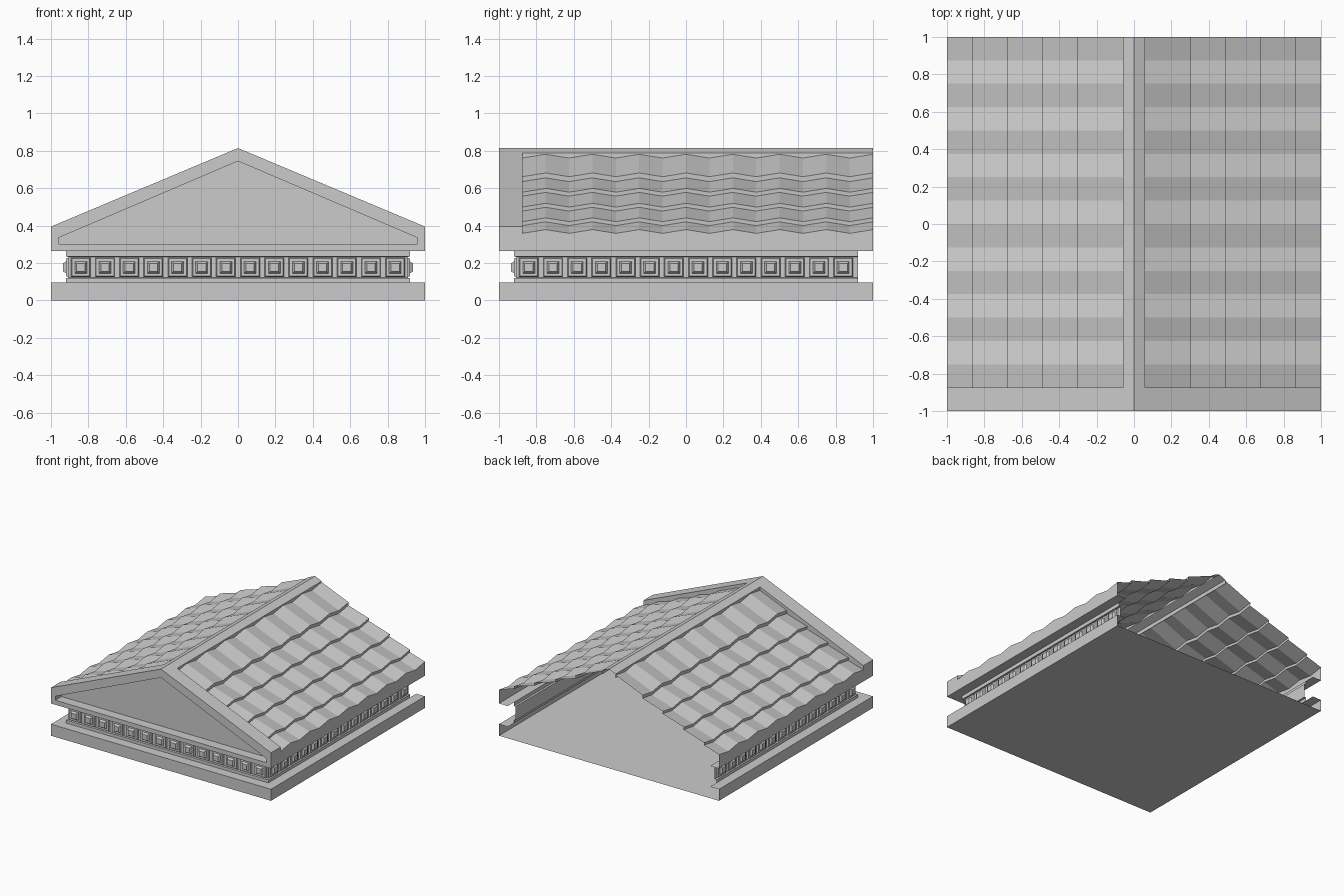
import bpy
from mathutils import Vector

if "Cube" in bpy.data.objects:
    bpy.data.objects.remove(bpy.data.objects["Cube"])

SLOPE, TOP = 0.42, 0.815


def roof(x):
    return TOP - SLOPE * abs(x)


def make(name, verts, faces):
    me = bpy.data.meshes.new(name)
    me.from_pydata([tuple(v) for v in verts], [], faces)
    me.update()
    ob = bpy.data.objects.new(name, me)
    bpy.context.collection.objects.link(ob)
    return ob


def loft(name, rows, closed=False, cap=False):
    """Skin between rows of points with equal counts."""
    n = len(rows[0])
    verts = [p for r in rows for p in r]
    faces = []
    for i in range(len(rows) - 1):
        for j in range(n if closed else n - 1):
            k = (j + 1) % n
            faces.append((i * n + j, i * n + k, (i + 1) * n + k, (i + 1) * n + j))
    if cap:
        faces.append(tuple((len(rows) - 1) * n + j for j in range(n)))
    return make(name, verts, faces)


def sweep(name, profile, back):
    """Run an (offset, z) profile round the left, front and right; open at the back."""
    return loft(name, [[(-r, back, z), (-r, -r, z), (r, -r, z), (r, back, z)] for r, z in profile])


def mirror_x(ob):
    ob.modifiers.new("mirror", 'MIRROR').use_axis[0] = True


# floor and base slab rim
make("floor", [(-1, 1, 0), (1, 1, 0), (1, -1, 0), (-1, -1, 0)], [(0, 1, 2, 3)])
sweep("base_slab", [(1, 0), (1, 0.095), (0.92, 0.095)], 1)

# recessed frieze band and the soffit above it
sweep("frieze", [(0.92, 0.095), (0.92, 0.12), (0.905, 0.122), (0.905, 0.233),
                 (0.92, 0.235), (0.92, 0.265)], 0.92)
sweep("soffit", [(0.92, 0.265), (1, 0.265)], 1)

# stepped dentil blocks along the front and both sides
N, PITCH = 14, 1.81 / 14
rings = [(0.052, 0), (0.047, 0.014), (0.032, 0.014), (0.022, 0.03)]
up = Vector((0, 0, 1))
for side, out in (("front", (0, -1, 0)), ("right", (1, 0, 0)), ("left", (-1, 0, 0))):
    out = Vector(out)
    along = up.cross(out)
    for i in range(N):
        c = out * 0.905 + along * ((i - (N - 1) / 2) * PITCH) + up * 0.177
        loft("dentil_" + side, [[c + out * d + along * (a * h) + up * (b * h)
             for a, b in ((-1, -1), (1, -1), (1, 1), (-1, 1))] for h, d in rings], True, True)

# front gable: raised frame with recessed panel
outer = [(-1, 0.265), (1, 0.265), (1, 0.395), (0, TOP), (-1, 0.395)]
inner = [(-0.96, 0.302), (0.96, 0.302), (0.96, 0.335), (0, 0.745), (-0.96, 0.335)]
loft("gable", [[(x, y, z) for x, z in pts] for pts, y in
               ((outer, -1), (inner, -1), (inner, -0.92))], True, True)

# sloping cornice behind the gable, with its end wall and rear step
mirror_x(loft("raking_cornice", [[(1, y, 0.265), (1, y, 0.395), (0, y, TOP)]
                                 for y in (-1, -0.875)]))
mirror_x(make("cornice_step", [(0.06, -0.875, roof(0.06)), (1, -0.875, 0.395),
                               (1, -0.875, 0.335), (0.06, -0.875, roof(0.06) - 0.06)],
              [(0, 1, 2, 3)]))

# ridge strip with shallow side walls
mirror_x(loft("ridge", [[(0, y, TOP), (0.06, y, roof(0.06)), (0.06, y, roof(0.06) - 0.032)]
                        for y in (-0.875, 1)]))

# overlapping zigzag tile rows, ending in the eave wall
steps = [(0.06, -0.018)]
for i, x in enumerate((0.305, 0.49, 0.68, 0.865)):
    steps += [(x, -0.015 if i == 0 else -0.02), (x - 0.002, -0.042)]
steps.append((1, -0.026))
rows = []
for j in range(16):
    y = -0.875 + 0.125 * j
    w = 0.01 if j % 2 else -0.01
    rows.append([(x, y, roof(x) + d + w) for x, d in steps] + [(1, y, 0.265)])
mirror_x(loft("tiles", rows))

# consistent outward-looking faces
import bmesh
for ob in bpy.data.objects:
    bm = bmesh.new()
    bm.from_mesh(ob.data)
    bmesh.ops.recalc_face_normals(bm, faces=bm.faces)
    bm.normal_update()
    s = sum(f.calc_area() * f.normal.dot(f.calc_center_median() - Vector((0, 0, 0.2)))
            for f in bm.faces)
    if s < 0:
        bmesh.ops.reverse_faces(bm, faces=bm.faces)
    bm.to_mesh(ob.data)
    bm.free()
